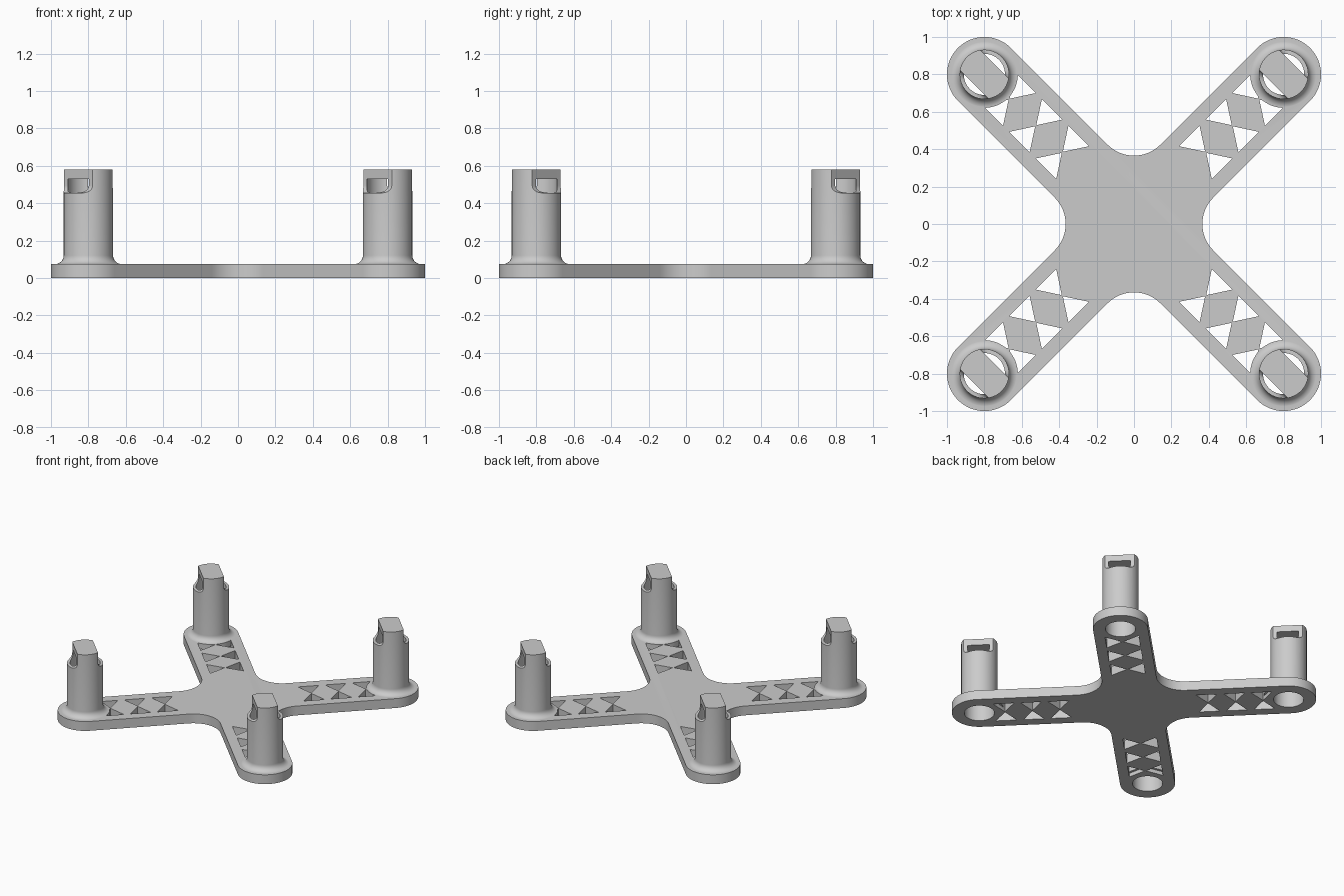
import bpy, bmesh
from math import sin, cos, pi, radians, sqrt
from mathutils import Matrix, Vector

cube = bpy.data.objects.get("Cube")
if cube:
    bpy.data.objects.remove(cube, do_unlink=True)

POST = 0.8                  # post centre on both axes
ARM = 0.2                   # half width of an arm and its rounded end
PLATE_T = 0.075
POST_R, BORE_R = 0.132, 0.11
TOP, BORE_TOP, NOTCH_Z = 0.58, 0.53, 0.455
BAR = 0.076                 # half width of the bar on top of a post

grey = bpy.data.materials.new("light grey plastic")
grey.use_nodes = True
colour = (0.6, 0.6, 0.6, 1)
grey.diffuse_color = colour
grey.node_tree.nodes["Principled BSDF"].inputs["Base Color"].default_value = colour


def make_object(name, bm):
    bmesh.ops.recalc_face_normals(bm, faces=bm.faces)
    mesh = bpy.data.meshes.new(name)
    bm.to_mesh(mesh)
    bm.free()
    mesh.materials.append(grey)
    obj = bpy.data.objects.new(name, mesh)
    bpy.context.collection.objects.link(obj)
    return obj


def arc(cx, cy, r, a0, a1, n):
    """Points on an arc, angles in degrees."""
    return [(cx + r * cos(radians(a0 + (a1 - a0) * i / n)),
             cy + r * sin(radians(a0 + (a1 - a0) * i / n))) for i in range(n + 1)]


def add_prism(bm, points, offset):
    """Extrude a closed outline of 3D points by an offset."""
    face = bm.faces.new([bm.verts.new(p) for p in points])
    new = bmesh.ops.extrude_face_region(bm, geom=[face])["geom"]
    bmesh.ops.translate(bm, vec=offset,
                        verts=[v for v in new if isinstance(v, bmesh.types.BMVert)])


def combine(target, other, operation):
    """Apply a boolean and drop the helper."""
    other.hide_render = True
    mod = target.modifiers.new(operation, 'BOOLEAN')
    mod.operation, mod.object, mod.solver = operation, other, 'EXACT'
    bpy.ops.object.select_all(action='DESELECT')
    bpy.context.view_layer.objects.active = target
    target.select_set(True)
    bpy.ops.object.modifier_apply(modifier=mod.name)
    bpy.data.objects.remove(other, do_unlink=True)


# Cross plate: rounded arm ends joined by concave corners
outline = []
for k in range(4):
    turn = Matrix.Rotation(k * pi / 2, 4, 'Z')
    end = arc(POST, POST, ARM, -45, 135, 32)
    corner = arc(0, 2 * sqrt(2) * ARM, ARM, -45, -135, 16)
    outline += [turn @ Vector((x, y, 0)) for x, y in end + corner]
bm = bmesh.new()
add_prism(bm, outline, (0, 0, PLATE_T))
frame = make_object("cross_frame", bm)

# Triangular lightening holes, three facing pairs on each arm
bm = bmesh.new()
for k in range(4):
    turn = Matrix.Rotation(pi / 4 + k * pi / 2, 4, 'Z')
    for row in range(3):
        u = 0.542 + 0.201 * row
        for side in (-1, 1):
            tri = [(u - 0.077, 0.123 * side), (u + 0.077, 0.123 * side), (u, 0.004 * side)]
            add_prism(bm, [turn @ Vector((x, y, -0.1)) for x, y in tri], (0, 0, 0.3))
combine(frame, make_object("triangle_cutter", bm), 'DIFFERENCE')


def notch_cutter(cx, cy):
    """Side cuts with a rounded inner corner that leave a bar on top."""
    r = 0.04
    place = Matrix.Translation((cx, cy, 0)) @ Matrix.Rotation(pi / 4, 4, 'Z')
    profile = [(BAR, 0.7)] + arc(BAR + r, NOTCH_Z + r, r, 180, 270, 8)
    profile += [(0.3, NOTCH_Z), (0.3, 0.7)]
    bm = bmesh.new()
    for side in (-1, 1):
        add_prism(bm, [place @ Vector((d * side, -0.3, z)) for d, z in profile],
                  place.to_3x3() @ Vector((0, 0.6, 0)))
    return make_object("notch_cutter", bm)


def post(cx, cy):
    """Round post with a flared foot."""
    flare = 0.047
    profile = [(0, 0.03), (POST_R + flare, 0.03)]
    profile += arc(POST_R + flare, PLATE_T + flare - 0.0005, flare, 270, 180, 8)
    profile += [(POST_R, TOP), (0, TOP)]
    bm = bmesh.new()
    verts = [bm.verts.new((x, 0, z)) for x, z in profile]
    edges = [bm.edges.new(pair) for pair in zip(verts, verts[1:])]
    bmesh.ops.spin(bm, geom=verts + edges, cent=(0, 0, 0), axis=(0, 0, 1),
                   angle=2 * pi, steps=64, use_merge=True)
    bmesh.ops.remove_doubles(bm, verts=bm.verts, dist=0.00001)
    bmesh.ops.translate(bm, verts=bm.verts, vec=(cx, cy, 0))
    return make_object("post", bm)


def bore_cutter(cx, cy):
    """Blind bore from below that opens into the side cuts."""
    bm = bmesh.new()
    ring = [(x, y, -0.1) for x, y in arc(cx, cy, BORE_R, 0, 360, 64)[:-1]]
    add_prism(bm, ring, (0, 0, BORE_TOP + 0.1))
    return make_object("bore_cutter", bm)


# Four posts, all with the bar turned the same way
for sx in (-1, 1):
    for sy in (-1, 1):
        centre = (sx * POST, sy * POST)
        part = post(*centre)
        combine(part, notch_cutter(*centre), 'DIFFERENCE')
        combine(frame, part, 'UNION')
        combine(frame, bore_cutter(*centre), 'DIFFERENCE')

bpy.ops.object.select_all(action='DESELECT')
frame.select_set(True)
bpy.context.view_layer.objects.active = frame
bpy.ops.object.shade_smooth_by_angle(angle=radians(30))
